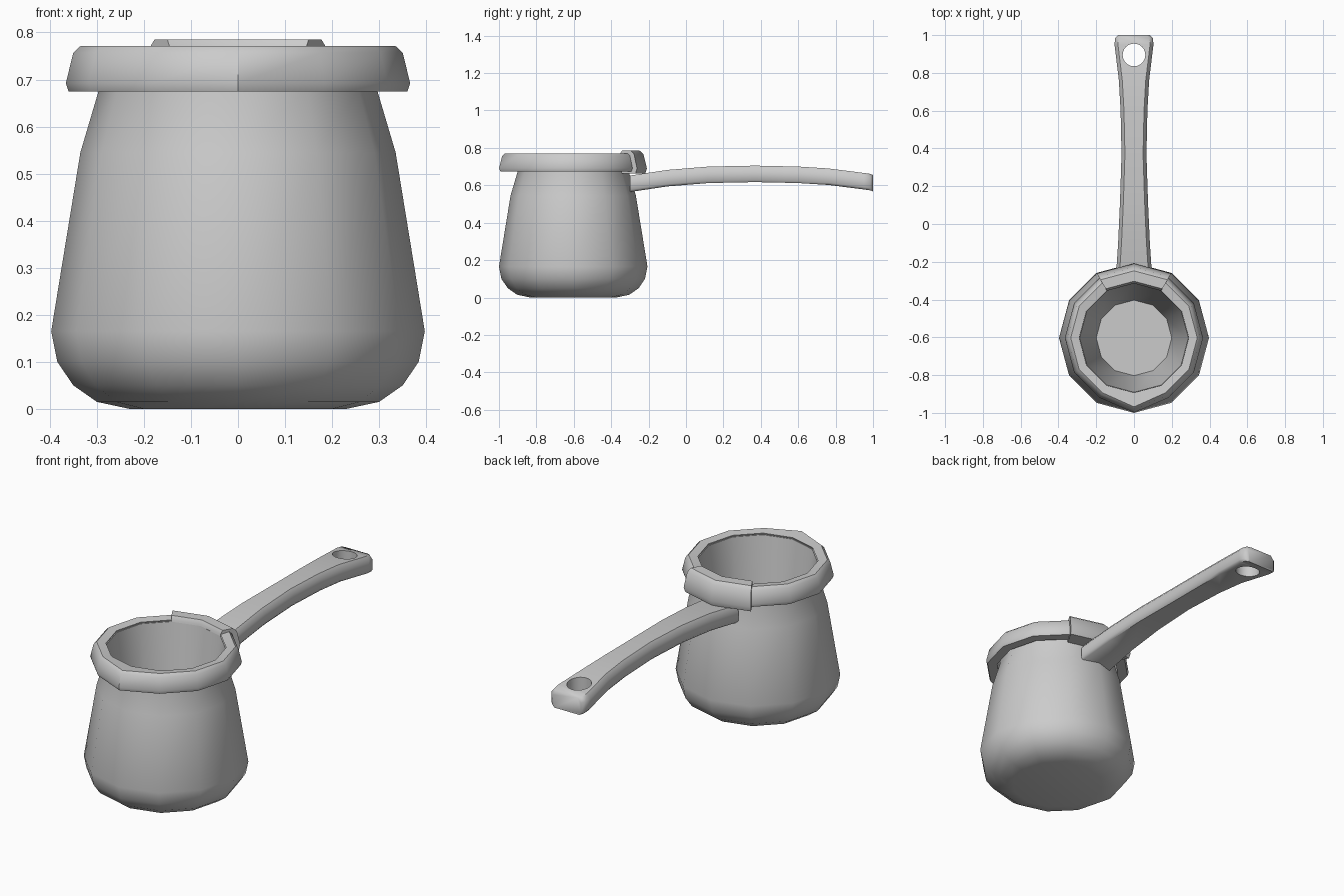
import bpy, bmesh
from math import sin, cos, pi, radians

cube = bpy.data.objects.get("Cube")
if cube:
    bpy.data.objects.remove(cube)

SIDES = 12
POT_Y = -0.603

grey = bpy.data.materials.new("satin grey metal")
grey.use_nodes = True
colour = (0.6, 0.6, 0.6, 1)
grey.diffuse_color = colour
grey.node_tree.nodes["Principled BSDF"].inputs["Base Color"].default_value = colour


def finish(bm, name, angle=40):
    bmesh.ops.recalc_face_normals(bm, faces=bm.faces)
    mesh = bpy.data.meshes.new(name)
    bm.to_mesh(mesh)
    bm.free()
    mesh.materials.append(grey)
    obj = bpy.data.objects.new(name, mesh)
    bpy.context.collection.objects.link(obj)
    bpy.ops.object.select_all(action='DESELECT')
    bpy.context.view_layer.objects.active = obj
    obj.select_set(True)
    bpy.ops.object.shade_smooth_by_angle(angle=radians(angle))
    return obj


def skin(bm, rings, wrap_rings, wrap_points, caps):
    """Join equal rings of points with quads, then cap the ends if asked."""
    rows = [[bm.verts.new(p) for p in ring] for ring in rings]
    n = len(rows[0])
    for i in range(len(rows) - (0 if wrap_rings else 1)):
        a, b = rows[i], rows[(i + 1) % len(rows)]
        for j in range(n - (0 if wrap_points else 1)):
            k = (j + 1) % n
            bm.faces.new((a[j], a[k], b[k], b[j]))
    if caps:
        bm.faces.new(rows[0])
        bm.faces.new(rows[-1])


def around(r, z, step, spout=0):
    # the front corner is pulled outwards to form the spout
    if step == 9 and r > 0.3:
        r += spout
    a = 2 * pi * step / SIDES
    return (r * cos(a), POT_Y + r * sin(a), z)


# Pot body: outer wall from the base up, over the lip, down the inside
wall = [(0.23, 0), (0.3, 0.015), (0.35, 0.05), (0.384, 0.1), (0.397, 0.165),
        (0.335, 0.545), (0.295, 0.68), (0.3, 0.755), (0.288, 0.757), (0.2, 0.06)]
bm = bmesh.new()
skin(bm, [[around(r, z, s) for s in range(SIDES)] for r, z in wall],
     False, True, True)
finish(bm, "pot_body")

# Rim with a small spout at the front
rim = [(0.31, 0.675), (0.36, 0.675), (0.366, 0.692), (0.35, 0.757),
       (0.335, 0.771), (0.29, 0.765), (0.3, 0.74)]
bm = bmesh.new()
skin(bm, [[around(r, z, s, 0.03) for r, z in rim] for s in range(SIDES)],
     True, True, False)
finish(bm, "rim")

# Thicker clasp over the back of the rim
clasp = [(0.29, 0.663), (0.385, 0.663), (0.394, 0.69), (0.375, 0.768),
         (0.355, 0.785), (0.3, 0.785), (0.288, 0.765)]
bm = bmesh.new()
skin(bm, [[around(r, z, s) for r, z in clasp] for s in (2, 3, 4)],
     False, True, True)
finish(bm, "rim_clasp")

# Handle: bevelled section swept along a shallow arch (y, half width, top z)
stations = [(-0.3, 0.097, 0.652), (-0.1, 0.084, 0.682), (0.12, 0.074, 0.7),
            (0.37, 0.066, 0.705), (0.6, 0.071, 0.7), (0.76, 0.08, 0.69),
            (0.95, 0.103, 0.666), (0.985, 0.1, 0.661), (1.0, 0.083, 0.655)]
bm = bmesh.new()
rings = []
for y, w, top in stations:
    low = top - 0.088
    half = [(w - 0.01, low), (w, low + 0.012), (w, top - 0.022), (w - 0.018, top)]
    ring = half + [(-x, z) for x, z in reversed(half)]
    rings.append([(x, y, z) for x, z in ring])
skin(bm, rings, False, True, True)
handle = finish(bm, "handle", 50)

# Hanging hole drilled through the end of the handle
bm = bmesh.new()
skin(bm, [[(0.06 * cos(2 * pi * i / 24), 0.895 + 0.06 * sin(2 * pi * i / 24), z)
           for i in range(24)] for z in (0.4, 0.9)], False, True, True)
cutter = finish(bm, "hole_cutter")
cutter.hide_render = True
hole = handle.modifiers.new("hanging_hole", 'BOOLEAN')
hole.operation = 'DIFFERENCE'
hole.solver = 'EXACT'
hole.object = cutter
bpy.context.view_layer.objects.active = handle
bpy.ops.object.modifier_apply(modifier=hole.name)
bpy.data.objects.remove(cutter)
bpy.ops.object.select_all(action='DESELECT')
handle.select_set(True)
bpy.ops.object.shade_smooth_by_angle(angle=radians(50))
